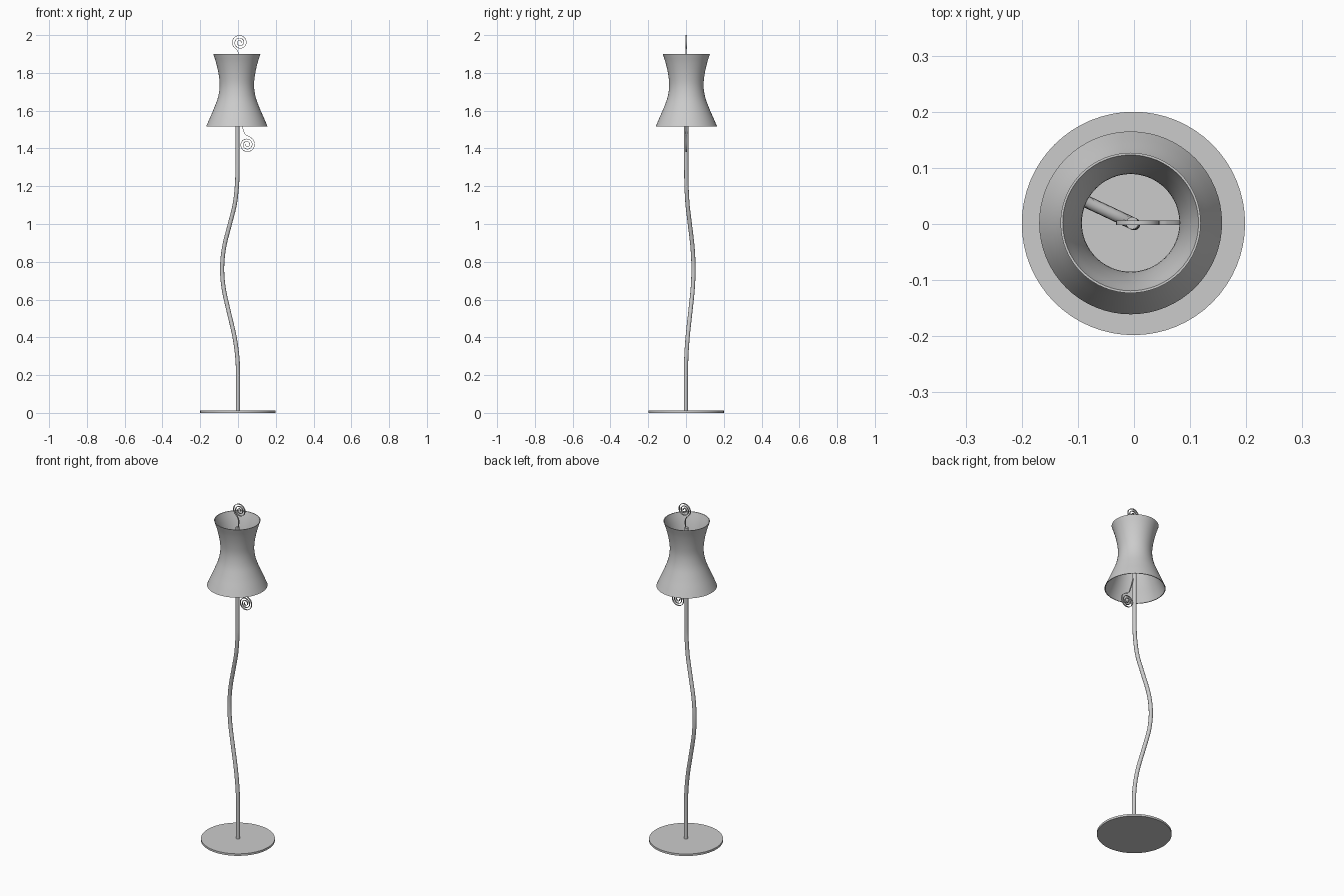
import bpy, bmesh, math
from mathutils import Vector

if "Cube" in bpy.data.objects:
    bpy.data.objects.remove(bpy.data.objects["Cube"])


def mesh_object(name, bm, angle=40):
    bmesh.ops.recalc_face_normals(bm, faces=bm.faces)
    me = bpy.data.meshes.new(name)
    bm.to_mesh(me)
    bm.free()
    ob = bpy.data.objects.new(name, me)
    bpy.context.collection.objects.link(ob)
    bpy.ops.object.select_all(action='DESELECT')
    ob.select_set(True)
    bpy.context.view_layer.objects.active = ob
    bpy.ops.object.shade_smooth_by_angle(angle=math.radians(angle))
    return ob


def smooth_path(pts, steps):
    # Catmull-Rom interpolation through the points
    pts = [Vector(p) for p in pts]
    ext = [2 * pts[0] - pts[1]] + pts + [2 * pts[-1] - pts[-2]]
    out = []
    for i in range(1, len(ext) - 2):
        a, b, c, d = ext[i - 1:i + 3]
        for s in range(steps):
            t = s / steps
            out.append(0.5 * (2 * b + (c - a) * t + (2 * a - 5 * b + 4 * c - d) * t * t
                              + (3 * b - a - 3 * c + d) * t ** 3))
    return out + [pts[-1]]


def sweep(name, path, section):
    # sweep a 2D section (in-plane offset, y-side offset) along a path
    bm = bmesh.new()
    rings = []
    for i, p in enumerate(path):
        tan = (path[min(i + 1, len(path) - 1)] - path[max(i - 1, 0)]).normalized()
        n = Vector((0, 1, 0)).cross(tan).normalized()
        b = tan.cross(n)
        rings.append([bm.verts.new(p + n * u + b * v) for u, v in section])
    k = len(section)
    for r, q in zip(rings, rings[1:]):
        for j in range(k):
            bm.faces.new((r[j], r[(j + 1) % k], q[(j + 1) % k], q[j]))
    bm.faces.new(rings[0])
    bm.faces.new(rings[-1])
    return mesh_object(name, bm)


def lathe(name, profile, cx, cy, seg=64):
    # closed profile of (radius, z) turned around a vertical axis
    bm = bmesh.new()
    rings = [[bm.verts.new((cx + r * math.cos(2 * math.pi * s / seg),
                            cy + r * math.sin(2 * math.pi * s / seg), z))
              for s in range(seg)] for r, z in profile]
    for a, b in zip(rings, rings[1:] + rings[:1]):
        for s in range(seg):
            t = (s + 1) % seg
            bm.faces.new((a[s], a[t], b[t], b[s]))
    return mesh_object(name, bm)


# round floor plate
bm = bmesh.new()
bmesh.ops.create_cone(bm, cap_ends=True, segments=64, radius1=0.199, radius2=0.199, depth=0.012)
bmesh.ops.translate(bm, verts=bm.verts, vec=(-0.001, 0.001, 0.006))
mesh_object("base_plate", bm)

# wavy pole, bulging to one side in the middle
bends = [(0, 0.01), (0, 0.2), (-0.004, 0.3), (-0.02, 0.41), (-0.05, 0.54), (-0.076, 0.66),
         (-0.084, 0.77), (-0.073, 0.88), (-0.043, 1.0), (-0.018, 1.1), (-0.006, 1.2),
         (-0.003, 1.3), (-0.003, 1.6), (-0.003, 1.86)]
circle = [(0.011 * math.cos(j * math.pi / 8), 0.011 * math.sin(j * math.pi / 8)) for j in range(16)]
sweep("pole", smooth_path([(x, -0.47 * x, z) for x, z in bends], 6), circle)

# waisted open lampshade with a thin wall
outer = smooth_path([(0.163, 1.515, 0), (0.146, 1.555, 0), (0.122, 1.61, 0), (0.1, 1.67, 0),
                     (0.091, 1.73, 0), (0.096, 1.79, 0), (0.109, 1.85, 0), (0.125, 1.9, 0)], 4)
profile = [(p.x, p.y) for p in outer]
profile += [(r - 0.004, z) for r, z in reversed(profile)]
lathe("lampshade", profile, -0.006, 0.002)


# curled ribbons: a tail from the pole that winds clockwise into a spiral
def curl(name, tail, cx, cz, start, radius, turns):
    pts = smooth_path([(x, 0.002, z) for x, z in tail], 8)
    n = int(turns * 32)
    spiral = []
    for i in range(n + 1):
        t = i / n
        a = start - t * turns * 2 * math.pi
        r = radius * (1 - 0.85 * t)
        spiral.append(Vector((cx + r * math.cos(a), 0.002, cz + r * math.sin(a))))
    strip = [(-0.0013, -0.004), (0.0013, -0.004), (0.0013, 0.004), (-0.0013, 0.004)]
    sweep(name, pts + spiral, strip)


curl("upper_curl", [(-0.003, 1.83), (0.002, 1.87), (0.003, 1.9), (-0.005, 1.92), (-0.022, 1.938)],
     0.01, 1.961, math.radians(195), 0.041, 2.6)
curl("lower_curl", [(-0.003, 1.66), (0.003, 1.6), (0.013, 1.55), (0.025, 1.508),
                    (0.038, 1.475), (0.058, 1.464)],
     0.048, 1.42, math.radians(60), 0.042, 2.75)
